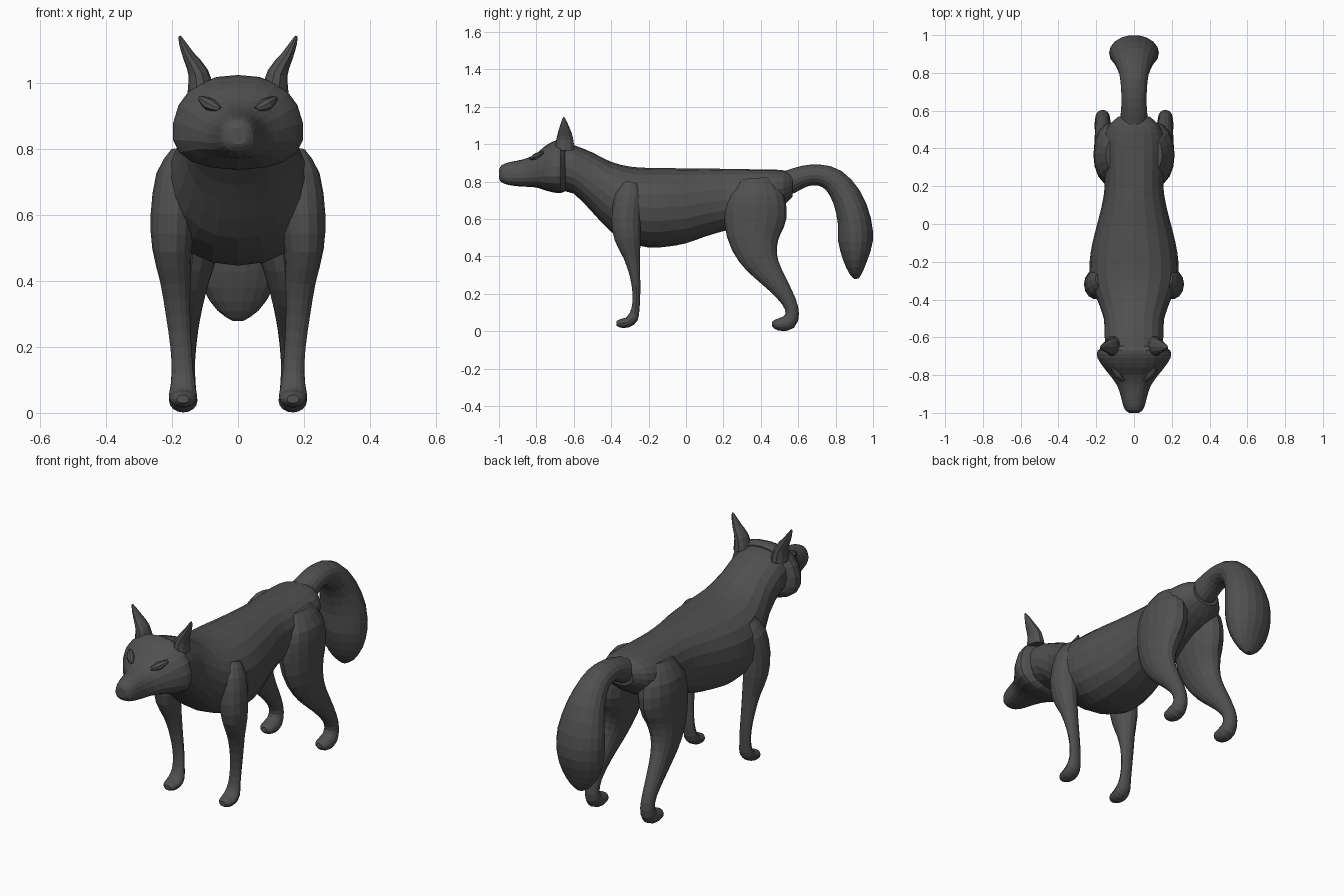
import bpy, bmesh, math
from mathutils import Vector

fur = bpy.data.materials.new("dark grey fur")
fur.diffuse_color = (0.08, 0.08, 0.08, 1)


def spline(rows, steps):
    """Catmull-Rom interpolation of section rows."""
    out = []
    for i in range(len(rows) - 1):
        p = [rows[max(i - 1, 0)], rows[i], rows[i + 1], rows[min(i + 2, len(rows) - 1)]]
        for s in range(steps):
            t = s / steps
            out.append([0.5 * (2 * b + (c - a) * t + (2 * a - 5 * b + 4 * c - d) * t * t
                               + (3 * b - a - 3 * c + d) * t ** 3) for a, b, c, d in zip(*p)])
    return out + [list(rows[-1])]


def finish(name, bm, mirror):
    bmesh.ops.recalc_face_normals(bm, faces=bm.faces)
    mesh = bpy.data.meshes.new(name)
    bm.to_mesh(mesh)
    bm.free()
    mesh.materials.append(fur)
    ob = bpy.data.objects.new(name, mesh)
    bpy.context.collection.objects.link(ob)
    if mirror:
        ob.modifiers.new("mirror", 'MIRROR')
    return ob


def loft(name, rows, sides=16, steps=2, power=2.0, taper=0.0, upright=False, mirror=False):
    """Skin rounded sections (x, y, z, half width, half depth) along a path."""
    rows = spline(rows, steps)
    pts = [Vector(r[:3]) for r in rows]
    bm = bmesh.new()
    rings = []
    for i, r in enumerate(rows):
        tan = (pts[min(i + 1, len(pts) - 1)] - pts[max(i - 1, 0)]).normalized()
        if upright:
            tan = Vector((0, 1, 0))
        side = Vector((1, 0, 0))
        side = (side - tan * side.dot(tan)).normalized()
        deep = side.cross(tan)
        ring = []
        for k in range(sides):
            a = 2 * math.pi * k / sides
            c, s = math.cos(a), math.sin(a)
            u = math.copysign(abs(c) ** (2 / power), c)
            v = math.copysign(abs(s) ** (2 / power), s)
            u *= 1 - taper * v
            ring.append(bm.verts.new(pts[i] + side * u * r[3] + deep * v * r[4]))
        rings.append(ring)
    for a, b in zip(rings, rings[1:]):
        for k in range(sides):
            n = (k + 1) % sides
            bm.faces.new((a[k], a[n], b[n], b[k]))
    bm.faces.new(rings[0])
    bm.faces.new(rings[-1])
    return finish(name, bm, mirror)


def profile(rows):
    """Turn (y, top z, bottom z, half width) into centred sections."""
    return [(0, y, (t + b) / 2, w, (t - b) / 2) for y, t, b, w in rows]


# Neck, chest, belly and rump
loft("body", profile([
    (-.68, 1.01, .75, .15), (-.60, .995, .735, .155), (-.50, .955, .635, .16),
    (-.40, .905, .53, .195), (-.30, .88, .475, .23), (-.20, .873, .447, .235),
    (-.10, .872, .452, .22), (0, .87, .47, .195), (.10, .87, .505, .17),
    (.20, .868, .535, .155), (.32, .866, .56, .16), (.44, .864, .62, .16),
    (.52, .86, .67, .135), (.57, .84, .72, .08)]), sides=20, power=2.15, upright=True)

# Head with tapering muzzle and wide cheeks
loft("head", profile([
    (-1.0, .865, .815, .025), (-.985, .888, .795, .046), (-.95, .902, .782, .06),
    (-.90, .912, .775, .073), (-.85, .925, .772, .092), (-.80, .95, .768, .128),
    (-.76, .985, .755, .16), (-.71, 1.015, .742, .192), (-.67, 1.025, .738, .192),
    (-.645, 1.01, .75, .15)]), sides=20, power=2.4, taper=.12, upright=True)

# Low brow ridges
loft("brow", [(.055, -.83, .92, .008, .008), (.085, -.80, .935, .022, .018),
              (.115, -.765, .955, .008, .008)], sides=8, mirror=True)

# Pointed ears
loft("ear", [(.112, -.648, .97, .042, .055), (.12, -.648, 1.03, .031, .046),
             (.148, -.65, 1.08, .019, .030), (.168, -.652, 1.12, .011, .015),
             (.177, -.654, 1.143, .004, .004)], sides=10, mirror=True)

# Front legs with paws
loft("front_leg", [
    (.175, -.29, .79, .03, .04), (.19, -.305, .72, .058, .075), (.198, -.32, .60, .067, .080),
    (.20, -.312, .50, .060, .073), (.19, -.290, .40, .046, .046), (.182, -.273, .30, .037, .029),
    (.173, -.265, .20, .032, .021), (.168, -.270, .12, .033, .022), (.167, -.285, .07, .040, .030),
    (.167, -.315, .046, .043, .028), (.167, -.35, .042, .036, .024), (.167, -.371, .042, .018, .013)],
    sides=14, mirror=True)

# Hind legs with heavy thighs and hooked paws
loft("hind_leg", [
    (.10, .37, .81, .05, .09), (.115, .375, .72, .090, .150), (.122, .37, .62, .093, .168),
    (.135, .362, .51, .080, .143), (.150, .385, .41, .064, .108), (.158, .430, .33, .052, .078),
    (.164, .490, .25, .043, .056), (.166, .550, .16, .036, .039), (.166, .568, .095, .037, .036),
    (.166, .550, .050, .041, .042), (.166, .510, .037, .043, .036), (.166, .478, .038, .035, .026),
    (.166, .460, .040, .016, .012)], sides=16, mirror=True)

# Bushy drooping tail
loft("tail", [
    (0, .48, .775, .07, .07), (0, .56, .80, .072, .065), (0, .63, .828, .067, .058),
    (0, .71, .835, .068, .057), (0, .79, .805, .077, .067), (0, .86, .715, .102, .080),
    (0, .90, .59, .128, .091), (0, .906, .48, .130, .094), (0, .905, .38, .108, .066),
    (0, .908, .31, .062, .035), (0, .912, .28, .018, .012)], sides=18)
